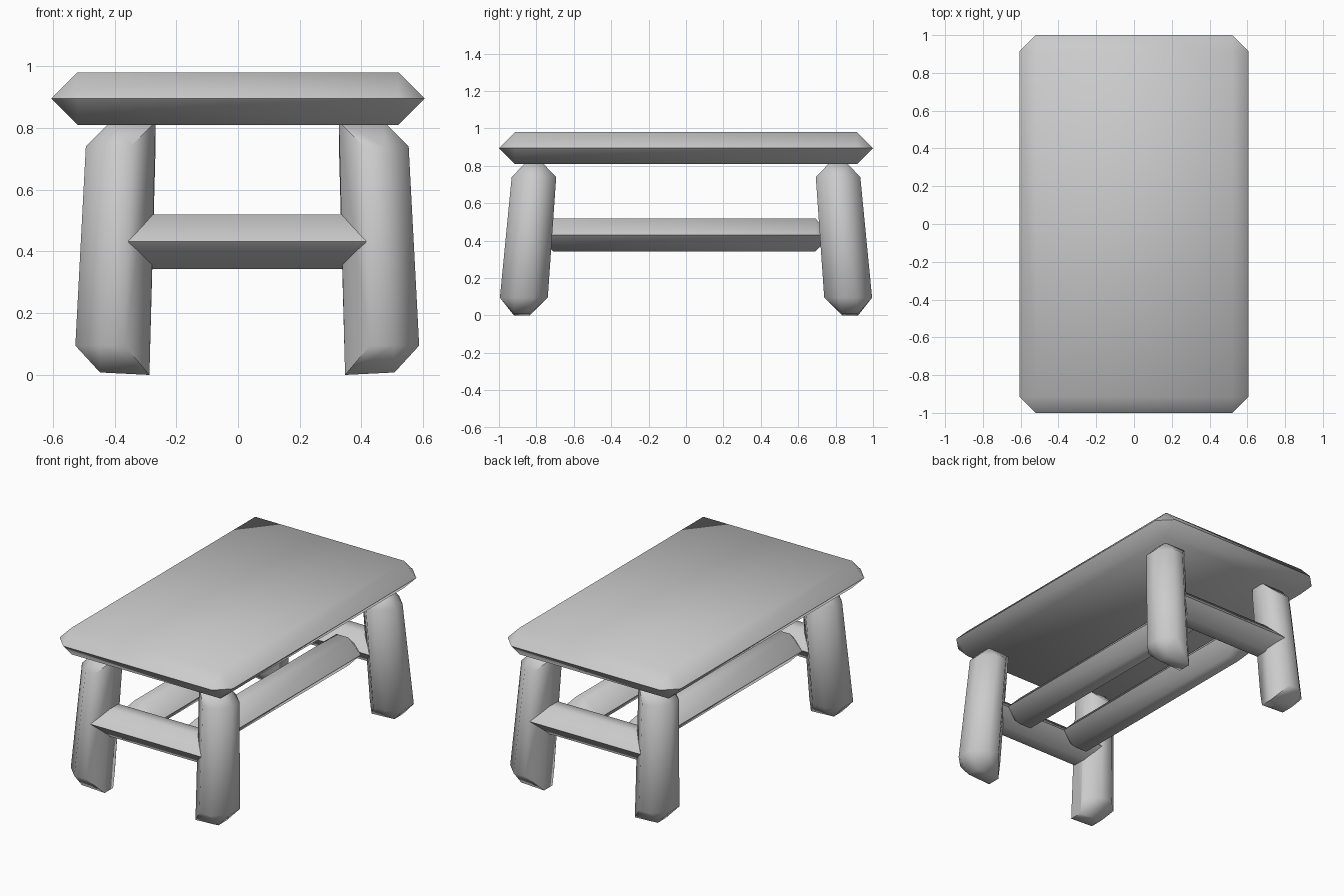
import bpy, bmesh, math

if "Cube" in bpy.data.objects:
    bpy.data.objects.remove(bpy.data.objects["Cube"])

CX = 0.03  # the base sits slightly off-centre under the top


def hull(name, points):
    """Convex faceted solid, smooth on shallow edges and sharp on steep ones."""
    bm = bmesh.new()
    for p in points:
        bm.verts.new(p)
    bmesh.ops.remove_doubles(bm, verts=bm.verts[:], dist=0.0005)
    res = bmesh.ops.convex_hull(bm, input=bm.verts[:])
    loose = [v for v in bm.verts if not v.link_faces]
    bmesh.ops.delete(bm, geom=loose, context='VERTS')
    bmesh.ops.dissolve_limit(bm, angle_limit=math.radians(3),
                             verts=bm.verts[:], edges=bm.edges[:])
    bmesh.ops.recalc_face_normals(bm, faces=bm.faces[:])
    for f in bm.faces:
        f.smooth = True
    for e in bm.edges:
        e.smooth = e.calc_face_angle(0) < math.radians(55)
    mesh = bpy.data.meshes.new(name)
    bm.to_mesh(mesh)
    bm.free()
    ob = bpy.data.objects.new(name, mesh)
    bpy.context.collection.objects.link(ob)
    return ob


def bevelled_slab(name, center, half, b):
    """Box whose chamfers meet in a ridge halfway up each side."""
    cx, cy, cz = center
    hx, hy, hz = half
    pts = []
    for sx in (-1, 1):
        for sy in (-1, 1):
            pts += [(cx + sx * hx, cy + sy * (hy - b), cz),
                    (cx + sx * (hx - b), cy + sy * hy, cz)]
            for sz in (-1, 1):
                pts.append((cx + sx * (hx - b), cy + sy * (hy - b), cz + sz * hz))
    return hull(name, pts)


def leg(name, sx, sy):
    """Splayed leg: chamfered all round except the inner top and bottom edges."""
    pts = []
    # z of end, z of shoulder, inner u, outer u, y centre, y half, end y centre
    for ze, zs, ui, uo, yc, yh, ye in ((0.0, 0.095, 0.317, 0.557, 0.867, 0.128, 0.878),
                                       (0.82, 0.74, 0.297, 0.523, 0.813, 0.119, 0.813)):
        c = 0.08
        for s in (-1, 1):
            pts += [(ui, yc + s * (yh - c), zs), (ui + c, yc + s * yh, zs),
                    (uo - c, yc + s * yh, zs), (uo, yc + s * (yh - c), zs),
                    (ui, ye + s * 0.042, ze),
                    (uo - c, ye + s * 0.042, ze + (0.008 if ze == 0 else 0))]
    return hull(name, [(CX + sx * u, sy * y, z) for u, y, z in pts])


# Table top
bevelled_slab("table_top", (0, 0, 0.895), (0.605, 1.0, 0.085), 0.085)

for sy, end in ((-1, "front"), (1, "back")):
    # Legs
    for sx, side in ((-1, "left"), (1, "right")):
        leg(f"{end}_{side}_leg", sx, sy)
    # Cross rail between the legs, hexagonal section
    hull(f"{end}_cross_rail",
         [(CX + sx * 0.385, sy * 0.84 + dy, 0.432 + dz)
          for sx in (-1, 1)
          for dy, dz in ((-0.123, 0), (0.123, 0), (-0.04, 0.088),
                         (0.04, 0.088), (-0.04, -0.088), (0.04, -0.088))])

# Two long stretchers joining the cross rails
for sx, side in ((-1, "left"), (1, "right")):
    bevelled_slab(f"{side}_stretcher", (CX + sx * 0.215, -0.01, 0.431),
                  (0.127, 0.787, 0.088), 0.085)
